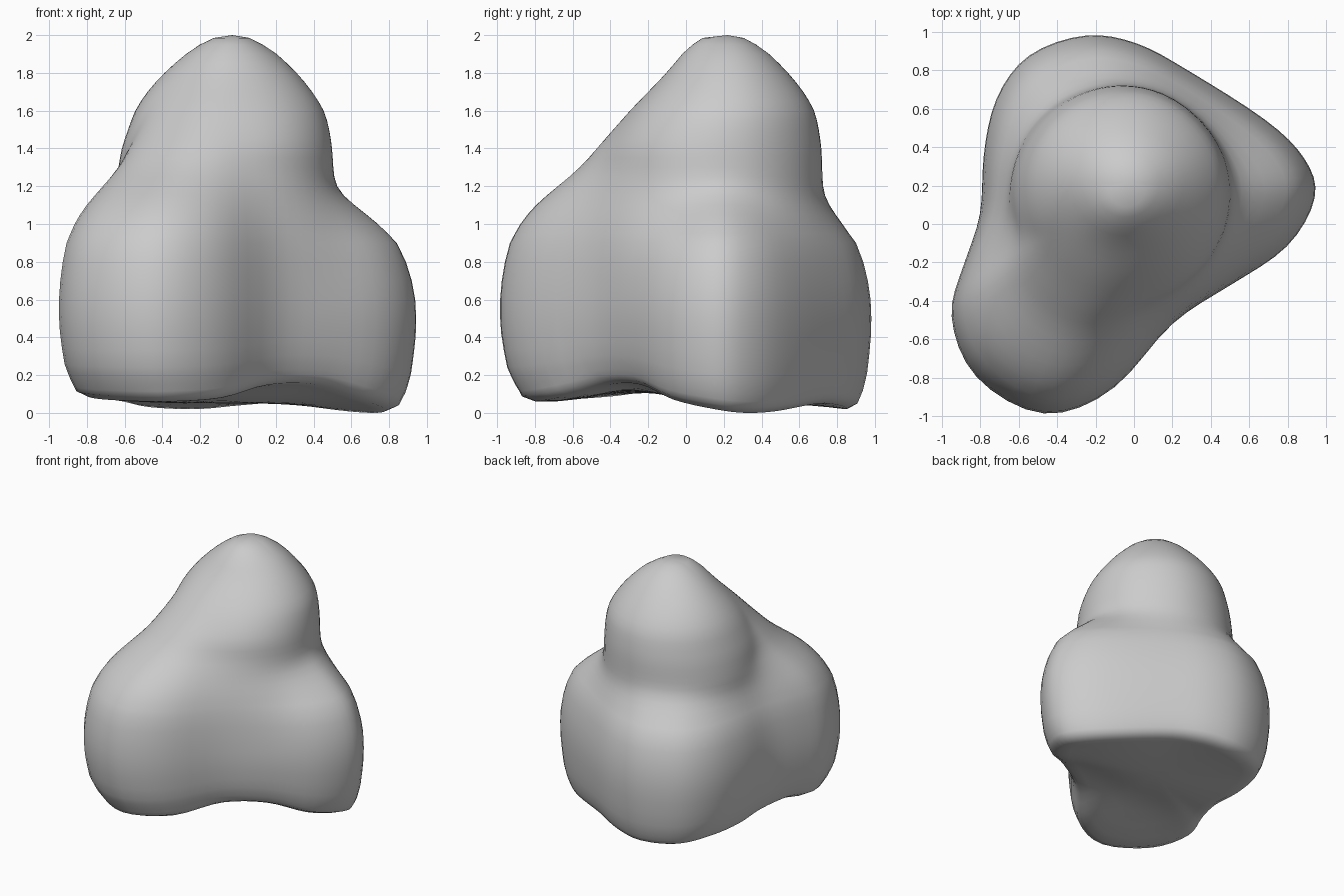
import bpy, bmesh, math

if "Cube" in bpy.data.objects:
    bpy.data.objects.remove(bpy.data.objects["Cube"])

# plan outline: x, y, underside height, share of the tall front-lobe profile
OUTLINE = [(.947, .14, .02, 0), (.89, .34, 0, 0), (.69, .54, .01, 0), (.28, .80, .05, 0),
           (.02, .94, .04, 0), (-.25, .985, .02, 0), (-.55, .88, .03, 0), (-.72, .65, .06, .05),
           (-.785, .35, .07, .25), (-.80, .05, .09, .6), (-.89, -.22, .12, .9),
           (-.957, -.48, .09, 1), (-.83, -.80, .07, 1), (-.47, -1, .06, 1),
           (-.10, -.86, .08, 1), (.20, -.51, .15, .85), (.50, -.32, .15, .4), (.80, -.12, .07, .05)]
# plan scale of the lobes by height
LOW = [(0, .83), (.03, .9), (.1, .945), (.2, .97), (.4, 1), (.6, 1), (.8, .955),
       (.9, .89), (1, .80), (1.1, .66), (1.2, .44), (1.3, .2), (2, 0)]
TALL = [(0, .83), (.03, .89), (.1, .93), (.2, .965), (.4, .995), (.6, 1), (.8, .98),
        (.9, .95), (1, .91), (1.1, .84), (1.2, .74), (1.3, .62), (1.4, .51),
        (1.6, .28), (1.75, .1), (2, 0)]
# upper dome: z, centre x, centre y, radius x, radius y
DOME = [(0, -.04, .18, .45, .45), (.6, -.04, .18, .48, .48), (1, -.05, .16, .55, .55),
        (1.2, -.07, .15, .58, .575), (1.4, -.06, .155, .56, .565), (1.5, -.05, .175, .535, .53),
        (1.6, -.045, .2, .505, .485), (1.7, -.045, .215, .44, .41), (1.8, -.04, .225, .355, .32),
        (1.9, -.035, .22, .24, .22), (1.95, -.035, .22, .165, .15), (1.985, -.03, .22, .08, .075)]
CX, CY = -.04, .2


def catmull(a, b, c, d, t):
    return tuple(.5 * (2*q + (r-p)*t + (2*p-5*q+4*r-s)*t*t + (3*q-p-3*r+s)*t**3)
                 for p, q, r, s in zip(a, b, c, d))


def lookup(table, z):
    for a, b in zip(table, table[1:]):
        if z <= b[0]:
            t = (z - a[0]) / (b[0] - a[0])
            return [p + (q - p) * t for p, q in zip(a, b)][1:]
    return table[-1][1:]


def smooth_max(a, b, k):
    h = max(k - abs(a - b), 0) / k
    return max(a, b) + h * h * k / 4


def dome_radius(dx, dy, z):
    # distance from the axis to the dome ellipse along a direction
    ex, ey, rx, ry = lookup(DOME, z)
    ox, oy = CX - ex, CY - ey
    a = (dx/rx)**2 + (dy/ry)**2
    b = ox*dx/rx**2 + oy*dy/ry**2
    c = (ox/rx)**2 + (oy/ry)**2 - 1
    return (-b + math.sqrt(max(b*b - a*c, 0))) / a


def under_height(y):
    # shallow arch across the underside
    return .05 + .08 * math.exp(-((y + .32) / .28)**2)


n = len(OUTLINE)
outline = [catmull(*(OUTLINE[(i + j) % n] for j in (-1, 0, 1, 2)), s / 4)
           for i in range(n) for s in range(4)]


def ring_points(z):
    pts = []
    for x, y, base, w in outline:
        length = math.hypot(x - CX, y - CY)
        dx, dy = (x - CX) / length, (y - CY) / length
        s = lookup(LOW, z)[0] * (1 - w) + lookup(TALL, z)[0] * w
        dome = dome_radius(dx, dy, z)
        k = .18 + .14 * max(0, -dy)
        r = smooth_max(length * s, dome, k)
        pts.append((CX + dx*r, CY + dy*r, z + max(base, 0) * max(0, 1 - z/.6)))
    return pts


# lofted rings from the underside to the crown
levels = [0, .03, .06, .1, .15, .2, .3, .4, .5, .6, .7, .8, .9, .95, 1, 1.05, 1.1, 1.15,
          1.2, 1.25, 1.3, 1.35, 1.4, 1.45, 1.5, 1.55, 1.6, 1.65, 1.7, 1.75, 1.8, 1.85,
          1.9, 1.95, 1.985]
rings = [ring_points(z) for z in levels]
under = []
for t in (.15, .3, .45, .6, .75, .9):
    ring = []
    for x, y, z in rings[0]:
        px, py = CX + (x-CX)*t, CY + (y-CY)*t
        ring.append((px, py, z*t**3 + under_height(py)*(1 - t**3)))
    under.append(ring)
bm = bmesh.new()
loops = [[bm.verts.new(p) for p in ring] for ring in under + rings]
m = len(outline)
for lo, hi in zip(loops, loops[1:]):
    for i in range(m):
        j = (i + 1) % m
        bm.faces.new((lo[i], lo[j], hi[j], hi[i]))
bottom = bm.verts.new((CX, CY, under_height(CY)))
crown = bm.verts.new((-.03, .22, 2))
for i in range(m):
    j = (i + 1) % m
    bm.faces.new((loops[0][j], loops[0][i], bottom))
    bm.faces.new((loops[-1][i], loops[-1][j], crown))
# soften the loft slightly
body_verts = [v for loop in loops[8:-4] for v in loop]
for _ in range(4):
    bmesh.ops.smooth_vert(bm, verts=body_verts, factor=.4,
                          use_axis_x=True, use_axis_y=True, use_axis_z=False)
bmesh.ops.recalc_face_normals(bm, faces=bm.faces)
for f in bm.faces:
    f.smooth = True
mesh = bpy.data.meshes.new("lobed_body")
bm.to_mesh(mesh)
bm.free()
bpy.context.collection.objects.link(bpy.data.objects.new("lobed_body", mesh))
